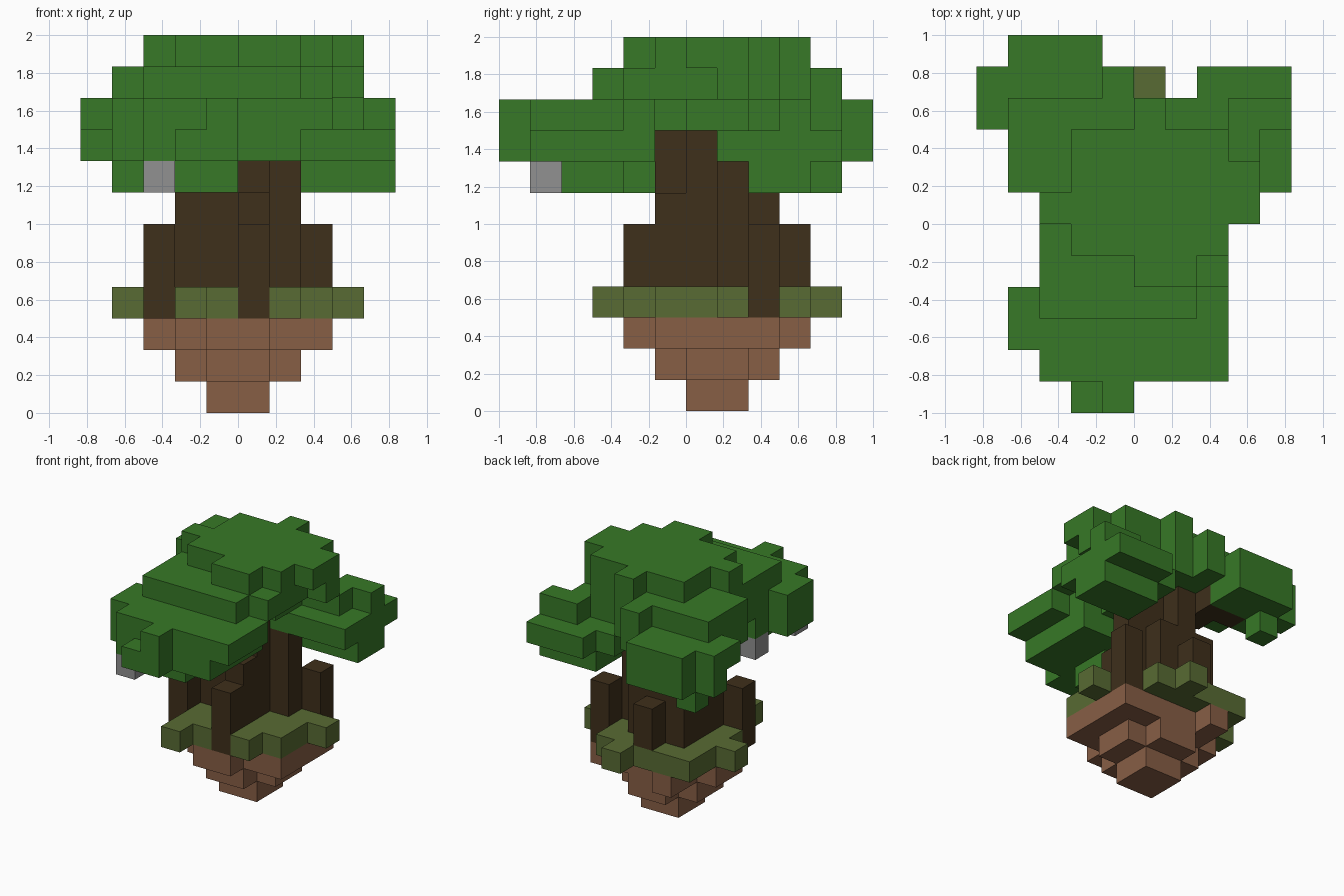
import bpy
import bmesh
from itertools import product
from mathutils import Vector

UNIT = 1 / 6  # edge length of one block

default = bpy.data.objects.get("Cube")
if default:
    bpy.data.objects.remove(default, do_unlink=True)


def make_material(name, rgb):
    mat = bpy.data.materials.new(name)
    mat.use_nodes = True
    colour = (*rgb, 1)
    mat.diffuse_color = colour
    bsdf = mat.node_tree.nodes["Principled BSDF"]
    bsdf.inputs["Base Color"].default_value = colour
    bsdf.inputs["Roughness"].default_value = 0.9
    return mat


leaf = make_material("leaf green", (0.038, 0.19, 0.02))
bark = make_material("dark bark", (0.049, 0.029, 0.011))
grass = make_material("moss green", (0.099, 0.147, 0.033))
earth = make_material("earth brown", (0.245, 0.113, 0.06))
stone = make_material("grey stone", (0.285, 0.285, 0.285))

taken = set()
parts = []


def part(name, mat, *boxes):
    """Collect the free blocks inside boxes given as x, y and z ranges."""
    cells = set()
    for xs, ys, zs in boxes:
        cells.update(product(range(*xs), range(*ys), range(*zs)))
    cells -= taken
    taken.update(cells)
    parts.append((name, mat, cells))


def build(name, mat, cells):
    """Skin the outer sides of the blocks and merge the flat areas."""
    bm = bmesh.new()
    for cell in cells:
        centre = Vector(cell) + Vector((0.5, 0.5, 0.5))
        for axis, side in product(range(3), (-1, 1)):
            normal = Vector((0, 0, 0))
            normal[axis] = side
            if tuple(int(v) for v in Vector(cell) + normal) in taken:
                continue
            u = Vector((0, 0, 0))
            u[(axis + 1) % 3] = 0.5
            v = normal.cross(u)
            mid = centre + normal / 2
            corners = (mid - u - v, mid + u - v, mid + u + v, mid - u + v)
            bm.faces.new([bm.verts.new(c * UNIT) for c in corners])
    bmesh.ops.remove_doubles(bm, verts=bm.verts, dist=0.001)
    bmesh.ops.dissolve_limit(bm, angle_limit=0.01, verts=bm.verts, edges=bm.edges)
    mesh = bpy.data.meshes.new(name)
    bm.to_mesh(mesh)
    bm.free()
    mesh.materials.append(mat)
    bpy.context.collection.objects.link(bpy.data.objects.new(name, mesh))


# Stepped island of earth, narrowing downwards
part("earth_base", earth,
     ((-1, 1), (0, 2), (0, 2)),
     ((-2, 2), (0, 2), (1, 2)),
     ((-1, 1), (-1, 3), (1, 2)),
     ((-3, 3), (0, 2), (2, 3)),
     ((-2, 3), (-1, 3), (2, 3)),
     ((-1, 1), (-2, -1), (2, 3)),
     ((-2, -1), (3, 4), (2, 3)))

# Roots standing around the trunk
for label, x, y, foot in (("front", 0, -2, 3), ("left", 2, 2, 3),
                          ("back", -1, 3, 4), ("right", -3, -1, 3)):
    part(label + "_root", bark, ((x, x + 1), (y, y + 1), (foot, 6)))

# Trunk with its upward steps and branches
part("trunk", bark,
     ((-2, 1), (0, 3), (3, 7)),
     ((0, 1), (-1, 0), (3, 7)),
     ((1, 2), (1, 2), (3, 8)),
     ((0, 1), (0, 2), (7, 9)),
     ((-1, 0), (-1, 3), (7, 9)),
     ((-2, -1), (2, 3), (8, 9)),
     ((-3, -1), (3, 4), (8, 9)))

# Ragged grass layer
part("grass_layer", grass,
     ((-2, 2), (-1, 4), (3, 4)),
     ((-3, -1), (0, 4), (3, 4)),
     ((-2, 0), (-2, -1), (3, 4)),
     ((-2, -1), (-3, -2), (3, 4)),
     ((1, 2), (-2, -1), (3, 4)),
     ((2, 3), (-1, 2), (3, 4)),
     ((3, 4), (1, 2), (3, 4)),
     ((0, 1), (4, 5), (3, 4)),
     ((-4, -3), (1, 2), (3, 4)))

# Hanging stones
for label, y in (("front", -5), ("back", -2)):
    part(label + "_stone", stone, ((-3, -2), (y, y + 1), (7, 8)))

# Front leaf lobe
part("front_leaves", leaf,
     ((-2, 0), (-4, -2), (7, 8)),
     ((-2, -1), (-2, -1), (7, 8)),
     ((-3, 2), (-5, -1), (8, 10)),
     ((-4, -3), (-4, -2), (8, 10)),
     ((2, 3), (-5, -2), (9, 10)),
     ((-2, 0), (-6, -5), (8, 9)),
     ((-1, 0), (-6, -5), (9, 10)))

# Left leaf lobe
part("left_leaves", leaf,
     ((2, 5), (2, 4), (7, 8)),
     ((2, 5), (1, 5), (8, 9)),
     ((1, 2), (1, 4), (8, 9)),
     ((3, 5), (3, 4), (9, 10)),
     ((3, 4), (2, 3), (9, 10)))

# Back right leaf lobe
part("back_leaves", leaf,
     ((-4, -3), (4, 5), (7, 8)),
     ((-4, -1), (3, 6), (8, 10)),
     ((-5, -4), (4, 5), (8, 10)),
     ((-5, -4), (3, 4), (9, 10)),
     ((-1, 0), (4, 5), (9, 11)))

# Crown of leaves, stepped in underneath on its left side
part("crown_leaves", leaf,
     ((-3, 1), (-2, 3), (9, 10)),
     ((1, 2), (0, 3), (9, 10)),
     ((2, 3), (2, 3), (9, 10)),
     ((-3, 3), (-2, 3), (10, 11)),
     ((-3, 2), (-3, -2), (10, 11)),
     ((-4, 1), (1, 4), (9, 11)),
     ((3, 4), (1, 2), (10, 11)),
     ((-2, 3), (-1, 3), (11, 12)),
     ((0, 2), (-2, -1), (11, 12)),
     ((-3, -2), (0, 1), (11, 12)),
     ((3, 4), (0, 2), (11, 12)),
     ((0, 1), (3, 4), (11, 12)))

for entry in parts:
    build(*entry)
